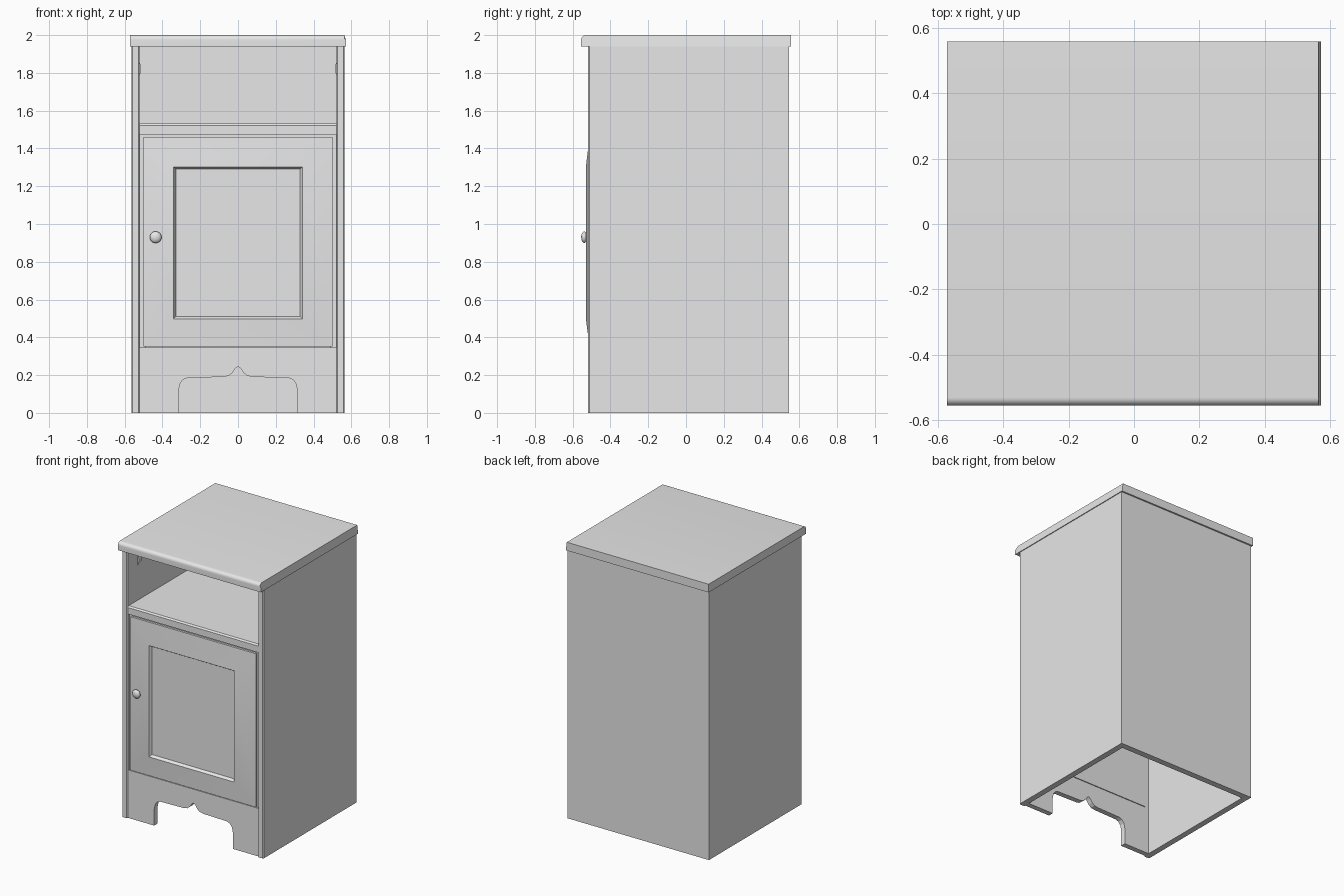
import bpy, bmesh, math
from mathutils import Matrix, Vector

cube = bpy.data.objects.get("Cube")
if cube:
    bpy.data.objects.remove(cube, do_unlink=True)

grey = bpy.data.materials.new("plain_grey")
grey.use_nodes = True
grey.diffuse_color = (0.8, 0.8, 0.8, 1)
grey.node_tree.nodes["Principled BSDF"].inputs["Base Color"].default_value = (0.8, 0.8, 0.8, 1)


def finish(name, bm, smooth=None):
    bmesh.ops.recalc_face_normals(bm, faces=bm.faces)
    mesh = bpy.data.meshes.new(name)
    bm.to_mesh(mesh)
    bm.free()
    mesh.materials.append(grey)
    obj = bpy.data.objects.new(name, mesh)
    bpy.context.collection.objects.link(obj)
    if smooth:
        bpy.ops.object.select_all(action='DESELECT')
        obj.select_set(True)
        bpy.context.view_layer.objects.active = obj
        bpy.ops.object.shade_smooth_by_angle(angle=math.radians(smooth))
    return obj


def prism(name, outline, axis, start, end, smooth=None):
    """Extrude a flat outline along one axis (0 = x, 1 = y, 2 = z)."""
    bm = bmesh.new()
    verts = []
    for p in outline:
        co = list(p)
        co.insert(axis, start)
        verts.append(bm.verts.new(co))
    face = bm.faces.new(verts)
    out = bmesh.ops.extrude_face_region(bm, geom=[face])
    shift = Vector((0, 0, 0))
    shift[axis] = end - start
    moved = [g for g in out["geom"] if isinstance(g, bmesh.types.BMVert)]
    bmesh.ops.translate(bm, verts=moved, vec=shift)
    return finish(name, bm, smooth)


def rect(a0, b0, a1, b1):
    return [(a0, b0), (a1, b0), (a1, b1), (a0, b1)]


def mirrored(half):
    """Complete an outline that is symmetric about its first coordinate."""
    return half + [(-a, b) for a, b in reversed(half) if a != 0]


# Carcass: two sides and the back, with eased front edges
OUT, IN, FRONT, BACK, EASE = 0.565, 0.522, -0.518, 0.545, 0.006
prism("carcass", mirrored([
    (IN, BACK - 0.045), (IN, FRONT + EASE), (IN + EASE, FRONT),
    (OUT - EASE, FRONT), (OUT, FRONT + EASE), (OUT, BACK)]), 2, 0, 1.945)

# Top board with a rounded front edge
nose = [(-0.53 - 0.025 * math.cos(t), 1.975 + 0.025 * math.sin(t))
        for t in (math.radians(15 * i) for i in range(7))]
top = prism("top_board", [(-0.555, 1.94)] + nose + [(0.557, 2), (0.557, 1.94)],
            0, -0.571, 0.571, 35)
for v in top.data.vertices:
    if v.co.x > 0 and v.co.z > 1.98:
        v.co.x -= 0.008

# Shelf with a chamfered front edge
prism("shelf", [(-0.512, 1.475), (-0.512, 1.522), (-0.502, 1.532),
                (0.51, 1.532), (0.51, 1.475)], 0, -IN - 0.002, IN + 0.002)

# Face frame behind the door edge, and small shelf brackets in the niche
for side, s in (("left", 1), ("right", -1)):
    prism(side + "_stile", rect(s * 0.49, 0.34, s * 0.524, 1.476), 1, -0.496, -0.47)
    prism(side + "_bracket", [(s * 0.524, 1.78), (s * 0.513, 1.81),
                              (s * 0.513, 1.84), (s * 0.524, 1.86)], 1, -0.4, -0.37)
prism("top_rail", rect(-0.49, 1.45, 0.49, 1.476), 1, -0.496, -0.47)

# Apron with a shaped cut-out
prism("apron", mirrored([
    (0, 0.247), (0.014, 0.235), (0.03, 0.212), (0.05, 0.196), (0.08, 0.19),
    (0.265, 0.186), (0.29, 0.177), (0.307, 0.155), (0.315, 0.115),
    (0.315, 0), (0.524, 0), (0.524, 0.347)]), 1, -0.508, -0.47)

# Door: raised sloping border around a sunk panel, lofted from rectangles
bm = bmesh.new()
loops = []
for w, low, high, y in ((0.501, 0.352, 1.461, -0.47), (0.501, 0.352, 1.461, -0.511),
                        (0.341, 0.498, 1.302, -0.53), (0.329, 0.51, 1.29, -0.51)):
    loops.append([bm.verts.new((x, y, z)) for x, z in rect(-w, low, w, high)])
for a, b in zip(loops, loops[1:]):
    for i in range(4):
        j = (i + 1) % 4
        bm.faces.new((a[i], a[j], b[j], b[i]))
bm.faces.new(loops[0])
bm.faces.new(loops[-1])
finish("door", bm, 30)

# Door knob: a turned profile of radius and distance from the door
bm = bmesh.new()
profile = [(0.014, 0), (0.012, 0.012), (0.024, 0.015), (0.031, 0.021),
           (0.031, 0.026), (0.024, 0.034), (0.012, 0.039), (0, 0.04)]
pts = [bm.verts.new((r, 0, d)) for r, d in profile]
edges = [bm.edges.new(pair) for pair in zip(pts, pts[1:])]
bmesh.ops.spin(bm, geom=pts + edges, cent=(0, 0, 0), axis=(0, 0, 1),
               angle=math.tau, steps=24)
bmesh.ops.remove_doubles(bm, verts=bm.verts, dist=0.0005)
bm.transform(Matrix.Translation((-0.436, -0.515, 0.93)) @ Matrix.Rotation(math.pi / 2, 4, 'X'))
finish("door_knob", bm, 50)
